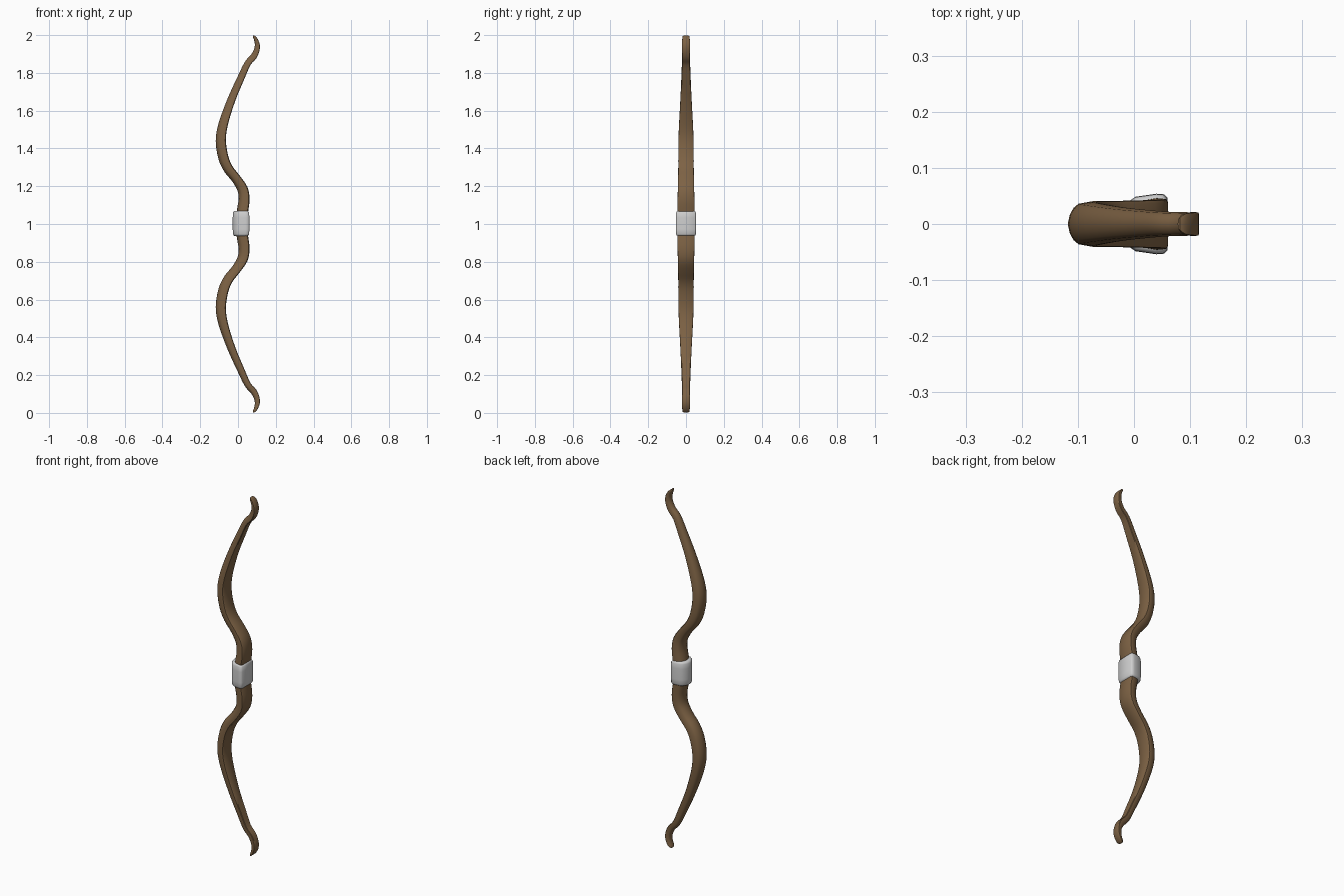
import bpy, bmesh, math
from mathutils import Vector

if "Cube" in bpy.data.objects:
    bpy.data.objects.remove(bpy.data.objects["Cube"])


def material(name, rgb):
    m = bpy.data.materials.new(name)
    m.diffuse_color = (*rgb, 1)
    m.use_nodes = True
    m.node_tree.nodes["Principled BSDF"].inputs["Base Color"].default_value = m.diffuse_color
    return m


wood = material("brown wood", (0.205, 0.122, 0.058))
wrap = material("pale grey wrap", (0.62, 0.62, 0.62))

# D-shaped section: (depth, width), +depth is the flat string side
SECTION = [(1.0, 0.0), (1.0, 0.86), (0.86, 0.98), (0.55, 1.0), (-0.3, 0.9),
           (-0.62, 0.72), (-0.88, 0.4), (-1.0, 0.0)]
SECTION += [(d, -w) for d, w in SECTION[-2:0:-1]]


def loft(name, rings, mat, angle):
    """Skin D sections; each ring is (x, z, half depth, half width, depth direction)."""
    bm = bmesh.new()
    loops = []
    for x, z, h, w, (dx, dz) in rings:
        loops.append([bm.verts.new((x + d * h * dx, s * w, z + d * h * dz))
                      for d, s in SECTION])
    n = len(SECTION)
    for a, b in zip(loops, loops[1:]):
        for i in range(n):
            j = (i + 1) % n
            bm.faces.new((a[i], a[j], b[j], b[i]))
    bm.faces.new(loops[0])
    bm.faces.new(loops[-1])
    bmesh.ops.recalc_face_normals(bm, faces=bm.faces)
    me = bpy.data.meshes.new(name)
    bm.to_mesh(me)
    bm.free()
    me.materials.append(mat)
    ob = bpy.data.objects.new(name, me)
    bpy.context.collection.objects.link(ob)
    bpy.ops.object.select_all(action='DESELECT')
    ob.select_set(True)
    bpy.context.view_layer.objects.active = ob
    bpy.ops.object.shade_smooth_by_angle(angle=math.radians(angle))
    return ob


# Upper limb path from the middle: (z above middle, x, half depth, half width)
KEYS = [(0.0, 0.015, 0.030, 0.045), (0.07, 0.024, 0.030, 0.046),
        (0.13, 0.032, 0.029, 0.045), (0.185, 0.024, 0.028, 0.043),
        (0.24, -0.010, 0.025, 0.042), (0.29, -0.050, 0.026, 0.041),
        (0.35, -0.077, 0.027, 0.041), (0.44, -0.091, 0.027, 0.040),
        (0.53, -0.078, 0.025, 0.037), (0.66, -0.034, 0.021, 0.030),
        (0.77, 0.014, 0.019, 0.025), (0.85, 0.051, 0.017, 0.022),
        (0.885, 0.082, 0.017, 0.021), (0.92, 0.099, 0.015, 0.021),
        (0.95, 0.102, 0.013, 0.021), (0.975, 0.095, 0.010, 0.020),
        (0.99, 0.086, 0.007, 0.018), (0.997, 0.080, 0.003, 0.010)]
keys = [Vector((-z, x, h, w)) for z, x, h, w in KEYS[:0:-1]] + [Vector(k) for k in KEYS]

# Smooth the mirrored path with a Catmull-Rom spline
path = []
for i in range(len(keys) - 1):
    p0, p1 = keys[max(i - 1, 0)], keys[i]
    p2, p3 = keys[i + 1], keys[min(i + 2, len(keys) - 1)]
    for k in range(3):
        t = k / 3
        path.append(0.5 * (2 * p1 + (p2 - p0) * t + (2 * p0 - 5 * p1 + 4 * p2 - p3) * t * t
                           + (3 * p1 - p0 - 3 * p2 + p3) * t ** 3))
path.append(keys[-1])

# Bow stave: sections square to the path
rings = []
for i, p in enumerate(path):
    d = path[min(i + 1, len(path) - 1)] - path[max(i - 1, 0)]
    t = Vector((d[1], d[0])).normalized()
    rings.append((p[1], 1 + p[0], p[2], p[3], (t.y, -t.x)))
loft("bow_stave", rings, wood, 40)

# Grip wrap: same section, larger, with rounded ends
grip = []
for dz, inset in [(-0.067, 0.012), (-0.064, 0.005), (-0.056, 0.001), (-0.03, 0),
                  (0.03, 0), (0.056, 0.001), (0.064, 0.005), (0.067, 0.012)]:
    grip.append((0.016, 1.003 + dz, 0.044 - inset, 0.054 - inset, (1, 0)))
loft("grip_wrap", grip, wrap, 50)
